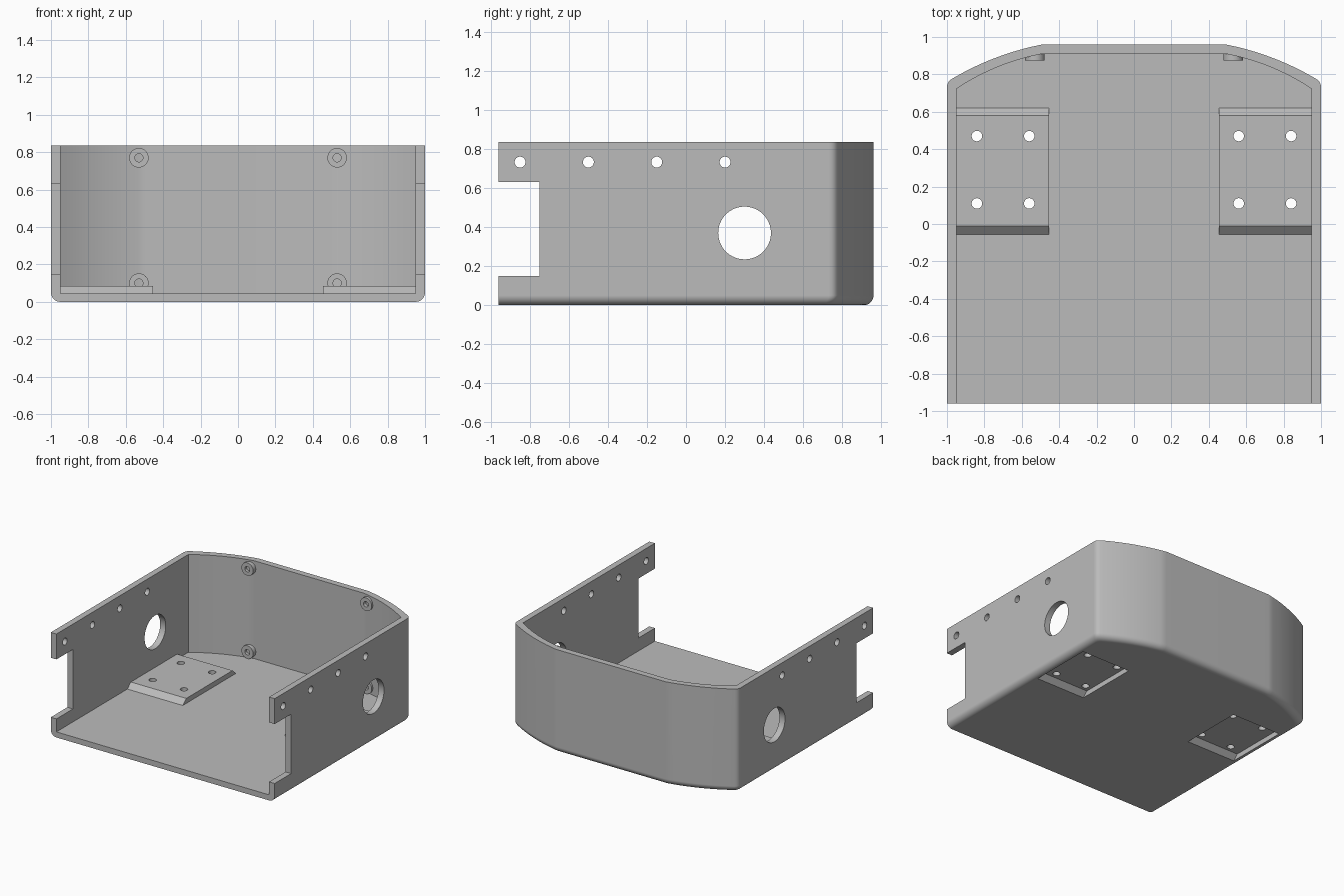
import bpy, bmesh, math
from mathutils import Vector

cube = bpy.data.objects.get("Cube")
if cube:
    bpy.data.objects.remove(cube, do_unlink=True)

grey = bpy.data.materials.new("plain_grey")
grey.use_nodes = True
grey.diffuse_color = (0.5, 0.5, 0.5, 1)
grey.node_tree.nodes["Principled BSDF"].inputs["Base Color"].default_value = (0.5, 0.5, 0.5, 1)

WALL, FLOOR, TOP, FRONT = 0.05, 0.045, 0.835, -0.96
PAD_TOP = 0.085


def loft(name, rings):
    """Closed solid through a stack of equal-length rings."""
    bm = bmesh.new()
    loops = [[bm.verts.new(p) for p in ring] for ring in rings]
    for a, b in zip(loops, loops[1:]):
        for i in range(len(a)):
            j = (i + 1) % len(a)
            bm.faces.new((a[i], a[j], b[j], b[i]))
    bm.faces.new(loops[0][::-1])
    bm.faces.new(loops[-1])
    bmesh.ops.recalc_face_normals(bm, faces=bm.faces)
    mesh = bpy.data.meshes.new(name)
    bm.to_mesh(mesh)
    bm.free()
    mesh.materials.append(grey)
    obj = bpy.data.objects.new(name, mesh)
    bpy.context.collection.objects.link(obj)
    return obj


def prism(name, axis, profile, lo, hi):
    """Extrude a 2D profile along an axis; profile uses the other two in order."""
    def place(p, h):
        c = list(p)
        c.insert(axis, h)
        return Vector(c)
    return loft(name, [[place(p, h) for p in profile] for h in (lo, hi)])


def cylinder(name, axis, u, v, r, lo, hi, n=40):
    ring = [(u + r * math.cos(2 * math.pi * i / n), v + r * math.sin(2 * math.pi * i / n))
            for i in range(n)]
    return prism(name, axis, ring, lo, hi)


def cut(targets, cutter):
    """Subtract the cutter from every target, then delete it."""
    for obj in targets:
        mod = obj.modifiers.new("cut", 'BOOLEAN')
        mod.operation, mod.solver, mod.object = 'DIFFERENCE', 'EXACT', cutter
        bpy.context.view_layer.objects.active = obj
        bpy.ops.object.modifier_apply(modifier=mod.name)
    bpy.data.objects.remove(cutter, do_unlink=True)


def outline(d, front, rounded):
    """Plan outline inset by d: straight sides, bowed rear corners, flat back."""
    start, end = Vector((0.49, 0.96 - d)), Vector((1 - d, 0.76 - 0.75 * d))
    normal = Vector((start.y - end.y, end.x - start.x)).normalized()
    steps = 10
    half = [start.lerp(end, t / steps) + normal * 0.1 * (t / steps) * (1 - t / steps)
            for t in range(steps + 1)]
    if rounded:
        a, tip, b = half[-2].lerp(end, 0.5), end, end - Vector((0, 0.03))
        half.pop()
        half += [a.lerp(tip, t).lerp(tip.lerp(b, t), t) for t in (0, 0.25, 0.5, 0.75, 1)]
    half.append(Vector((1 - d, front)))
    return [tuple(p) for p in half] + [(-p.x, p.y) for p in reversed(half)]


# Shell with a rounded lower edge
layers = []
for k in range(9):
    a = math.radians(90 * k / 8)
    layers.append((WALL * (1 - math.sin(a)), WALL * (1 - math.cos(a))))
layers.append((0, TOP))
shell = loft("shell", [[(x, y, z) for x, y in outline(d, FRONT, True)] for d, z in layers])
cut([shell], prism("cavity", 2, outline(WALL, FRONT - 0.2, False), FLOOR, TOP + 0.2))

# Side wall openings: front notches, large ports and screw holes
notch = [(FRONT - 0.1, 0.15), (-0.75, 0.15), (-0.75, 0.63), (FRONT - 0.1, 0.63)]
cut([shell], prism("notch", 0, notch, -1.2, 1.2))
cut([shell], cylinder("port", 0, 0.3, 0.37, 0.135, -1.2, 1.2, 64))
for y in (-0.85, -0.5, -0.15, 0.2):
    cut([shell], cylinder("side_hole", 0, y, 0.733, 0.028, -1.2, 1.2, 32))

parts = [shell]
for side, label in ((1, "left"), (-1, "right")):
    # Raised mounting pad with sloped ends, a pocket underneath and four holes
    ramp = [(-0.055, FLOOR), (-0.01, PAD_TOP), (0.58, PAD_TOP), (0.62, FLOOR)]
    pad = prism("mounting_pad_" + label, 0, ramp, side * 0.455, side * (1 - WALL))
    pocket = [(-0.02, -0.04), (0.06, 0.04), (0.50, 0.04), (0.58, -0.04)]
    cut([shell], prism("pocket", 0, pocket, side * 0.505, side * 0.945))
    for x in (0.56, 0.84):
        for y in (0.11, 0.47):
            cut([shell, pad], cylinder("pad_hole", 2, side * x, y, 0.028, -0.1, 0.2, 32))
    parts.append(pad)

    # Screw bosses on the back wall
    for z, level in ((0.1, "lower"), (0.77, "upper")):
        boss = cylinder(f"{level}_boss_{label}", 1, side * 0.53, z, 0.052, 0.875, 0.925)
        cut([boss], cylinder("boss_hole", 1, side * 0.53, z, 0.022, 0.8, 0.915))
        parts.append(boss)

# Smooth curved surfaces, keep machined edges crisp
for obj in parts:
    bpy.ops.object.select_all(action='DESELECT')
    obj.select_set(True)
    bpy.context.view_layer.objects.active = obj
    bpy.ops.object.shade_smooth_by_angle(angle=math.radians(25))
    obj.modifiers.new("weighted_normals", 'WEIGHTED_NORMAL').keep_sharp = True
